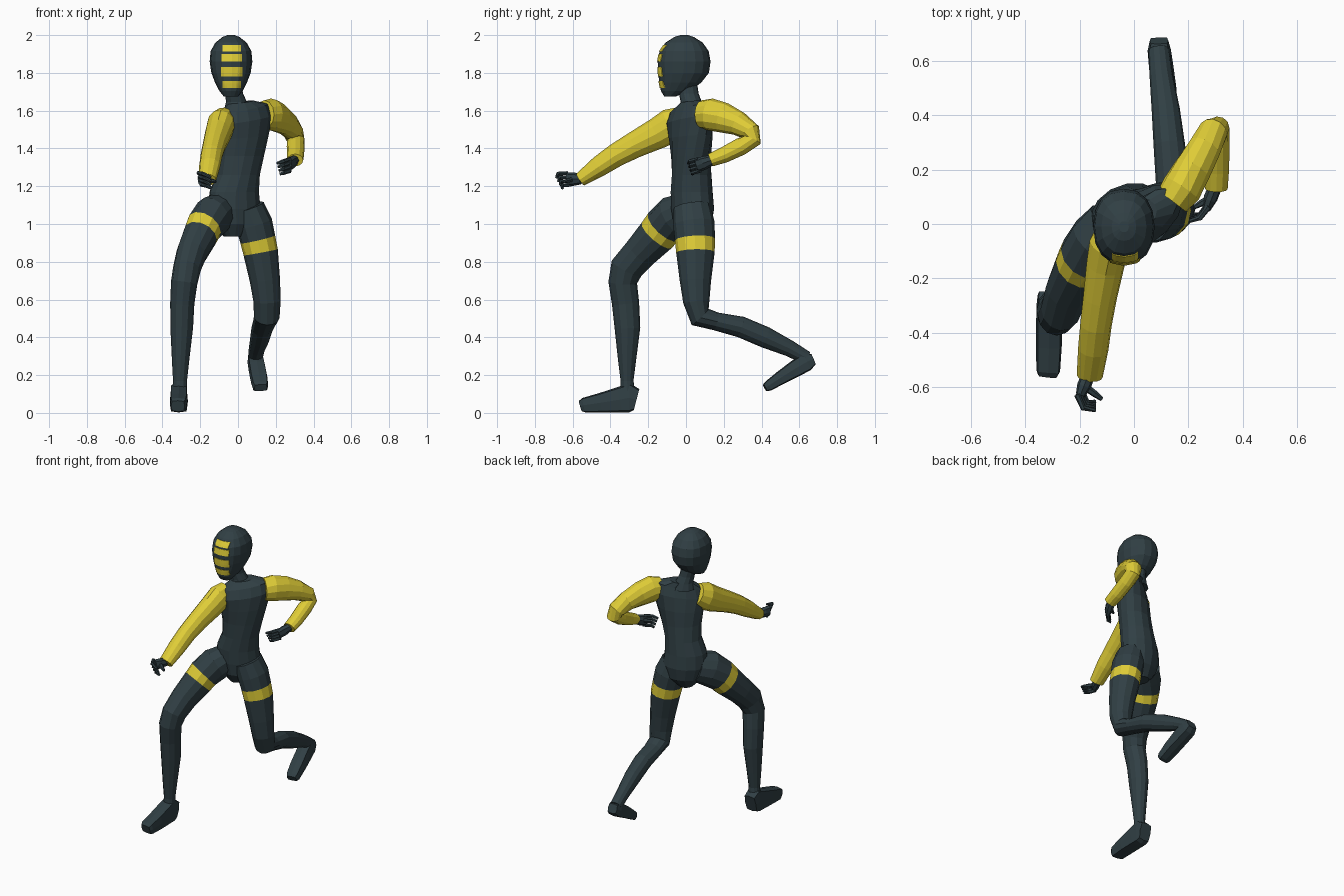
import bpy, math
from mathutils import Vector as V
from mathutils.bvhtree import BVHTree


def material(name, rgb):
    m = bpy.data.materials.new(name)
    m.diffuse_color = (*rgb, 1)
    return m


DARK = material("dark slate", (0.030, 0.050, 0.058))
YELLOW = material("yellow", (0.74, 0.61, 0.038))


def mesh_object(name, verts, faces, mats):
    me = bpy.data.meshes.new(name)
    me.from_pydata([tuple(v) for v in verts], [], faces)
    for m in mats:
        me.materials.append(m)
    ob = bpy.data.objects.new(name, me)
    bpy.context.collection.objects.link(ob)
    return ob


def sgn_pow(v, p):
    return math.copysign(abs(v) ** p, v) if abs(v) > 1e-6 else 0.0


def loft(name, rows, n=12, mats=(DARK,), band=None, power=1.0, level=False):
    """Rows are x, y, z, half width, half depth (+ twist, tilt when level)."""
    pts = [V(r[:3]) for r in rows]
    verts, faces = [], []
    for i, r in enumerate(rows):
        if level:
            tw = math.radians(r[5]) if len(r) > 5 else 0
            tilt = r[6] if len(r) > 6 else 0
            a = V((math.cos(tw), math.sin(tw), tilt))
            b = V((-math.sin(tw), math.cos(tw), 0))
        else:
            d1 = (pts[i] - pts[i - 1]).normalized() if i else V()
            d2 = (pts[i + 1] - pts[i]).normalized() if i < len(pts) - 1 else V()
            t = (d1 + d2).normalized()
            a = V((1, 0, 0))
            a = (a - t * a.dot(t)).normalized()
            b = a.cross(t)
        for k in range(n):
            w = 2 * math.pi * k / n
            verts.append(pts[i] + a * r[3] * sgn_pow(math.cos(w), power)
                         + b * r[4] * sgn_pow(math.sin(w), power))
    for i in range(len(rows) - 1):
        for k in range(n):
            j = (k + 1) % n
            faces.append((i * n + k, i * n + j, i * n + n + j, i * n + n + k))
    faces.append(tuple(reversed(range(n))))
    faces.append(tuple(range(len(verts) - n, len(verts))))
    ob = mesh_object(name, verts, faces, mats)
    if band is not None:  # one ring of faces takes the second colour
        for p in ob.data.polygons:
            if p.index // n == band:
                p.material_index = 1
    # consistent outward normals
    import bmesh
    bm = bmesh.new()
    bm.from_mesh(ob.data)
    bmesh.ops.recalc_face_normals(bm, faces=bm.faces)
    bm.to_mesh(ob.data)
    bm.free()
    return ob


# Torso, twisted so that one shoulder leads
loft("torso", [
    (-0.025, 0.03, 0.935, 0.05, 0.06, 20),
    (-0.015, 0.035, 1.00, 0.12, 0.10, 20),
    (-0.02, 0.035, 1.08, 0.145, 0.112, 20),
    (-0.02, 0.03, 1.17, 0.135, 0.11, 20),
    (0.0, 0.03, 1.26, 0.118, 0.105, 22),
    (0.015, 0.027, 1.36, 0.128, 0.10, 27),
    (0.027, 0.025, 1.46, 0.148, 0.10, 33, 0.08),
    (0.035, 0.02, 1.55, 0.17, 0.092, 38, 0.15),
    (0.035, 0.022, 1.61, 0.155, 0.07, 38, 0.18),
    (0.015, 0.03, 1.645, 0.075, 0.055, 35, 0.12)], n=14, level=True)

# Neck and collar
loft("neck", [
    (0.01, 0.03, 1.60, 0.085, 0.07), (-0.008, 0.028, 1.645, 0.056, 0.056),
    (-0.02, 0.015, 1.69, 0.047, 0.052), (-0.035, 0.0, 1.77, 0.05, 0.055)],
    level=True)

# Head
head = loft("head", [
    (-0.037, -0.085, 1.675, 0.038, 0.03),
    (-0.037, -0.055, 1.705, 0.062, 0.078),
    (-0.037, -0.03, 1.75, 0.085, 0.112),
    (-0.037, -0.013, 1.80, 0.104, 0.134),
    (-0.037, -0.01, 1.86, 0.113, 0.14),
    (-0.037, -0.01, 1.915, 0.108, 0.13),
    (-0.037, -0.01, 1.96, 0.083, 0.099),
    (-0.037, -0.01, 1.99, 0.045, 0.052),
    (-0.037, -0.01, 2.0, 0.018, 0.02)], n=16, level=True, power=0.88)

# Face bars: thin plates laid on the front of the head
tree = BVHTree.FromPolygons([v.co for v in head.data.vertices],
                            [p.vertices for p in head.data.polygons])
BARS = [(1.912, 1.947, 0.048), (1.860, 1.900, 0.055),
        (1.780, 1.830, 0.056), (1.720, 1.757, 0.050)]
for num, (z0, z1, half) in enumerate(BARS, 1):
    cols, rows = 9, 4
    verts = []
    for lift in (0.004, -0.003):
        for i in range(rows):
            for k in range(cols):
                x = -0.033 + half * (2 * k / (cols - 1) - 1)
                z = z0 + (z1 - z0) * i / (rows - 1)
                hit = tree.ray_cast(V((x, -1, z)), V((0, 1, 0)))[0]
                verts.append((x, hit.y - lift, z))
    m = cols * rows
    faces = []
    for i in range(rows - 1):
        for k in range(cols - 1):
            q = (i * cols + k, i * cols + k + 1, (i + 1) * cols + k + 1, (i + 1) * cols + k)
            faces += [q, tuple(m + v for v in reversed(q))]
    rim = (list(range(cols)) + [i * cols + cols - 1 for i in range(1, rows)]
           + [m - 2 - k for k in range(cols - 1)]
           + [i * cols for i in range(rows - 2, 0, -1)])
    for u, v in zip(rim, rim[1:] + rim[:1]):
        faces.append((v, u, u + m, v + m))
    mesh_object(f"face_bar_{num}", verts, faces, [YELLOW])

# Sleeves
loft("reaching_sleeve", [
    (-0.07, -0.02, 1.555, 0.06, 0.07), (-0.09, -0.075, 1.525, 0.075, 0.09),
    (-0.105, -0.15, 1.48, 0.07, 0.083), (-0.125, -0.27, 1.42, 0.062, 0.07),
    (-0.14, -0.37, 1.365, 0.058, 0.062), (-0.15, -0.46, 1.305, 0.056, 0.055),
    (-0.163, -0.56, 1.235, 0.048, 0.037)], mats=(YELLOW,))
loft("bent_sleeve", [
    (0.14, 0.085, 1.58, 0.065, 0.075), (0.175, 0.13, 1.58, 0.075, 0.085),
    (0.215, 0.20, 1.562, 0.07, 0.08), (0.26, 0.28, 1.53, 0.062, 0.064),
    (0.292, 0.34, 1.487, 0.055, 0.055), (0.305, 0.35, 1.445, 0.047, 0.05),
    (0.305, 0.29, 1.41, 0.047, 0.047), (0.305, 0.20, 1.365, 0.045, 0.042),
    (0.303, 0.13, 1.338, 0.042, 0.035)], mats=(YELLOW,))

# Legs, each with one yellow thigh band
loft("front_leg", [
    (-0.085, 0.01, 1.07, 0.09, 0.10), (-0.135, -0.06, 1.04, 0.105, 0.115),
    (-0.18, -0.12, 0.985, 0.098, 0.108), (-0.20, -0.155, 0.94, 0.093, 0.104),
    (-0.245, -0.245, 0.845, 0.082, 0.09), (-0.27, -0.315, 0.765, 0.074, 0.088),
    (-0.285, -0.335, 0.69, 0.07, 0.076), (-0.295, -0.32, 0.58, 0.064, 0.072),
    (-0.298, -0.31, 0.45, 0.06, 0.068), (-0.304, -0.312, 0.28, 0.046, 0.048),
    (-0.307, -0.312, 0.17, 0.037, 0.034), (-0.31, -0.307, 0.08, 0.04, 0.042)],
    mats=(DARK, YELLOW), band=2)
loft("back_leg", [
    (0.055, 0.03, 1.09, 0.085, 0.10), (0.085, 0.042, 1.0, 0.098, 0.11),
    (0.105, 0.047, 0.918, 0.094, 0.106), (0.12, 0.05, 0.85, 0.092, 0.102),
    (0.143, 0.05, 0.70, 0.08, 0.083), (0.154, 0.055, 0.59, 0.072, 0.07),
    (0.152, 0.075, 0.508, 0.068, 0.062), (0.142, 0.16, 0.484, 0.062, 0.048),
    (0.13, 0.29, 0.455, 0.058, 0.056), (0.117, 0.42, 0.40, 0.052, 0.056),
    (0.10, 0.55, 0.34, 0.043, 0.043), (0.092, 0.64, 0.29, 0.039, 0.036)],
    mats=(DARK, YELLOW), band=2)

# Feet
loft("front_foot", [
    (-0.313, -0.262, 0.07, 0.042, 0.058), (-0.313, -0.30, 0.08, 0.046, 0.078),
    (-0.313, -0.35, 0.07, 0.047, 0.068), (-0.313, -0.45, 0.054, 0.047, 0.052),
    (-0.316, -0.54, 0.041, 0.044, 0.039), (-0.318, -0.557, 0.036, 0.036, 0.03)],
    n=8, power=0.4)
loft("back_foot", [
    (0.092, 0.675, 0.285, 0.034, 0.03), (0.093, 0.64, 0.27, 0.043, 0.048),
    (0.10, 0.58, 0.235, 0.045, 0.045), (0.11, 0.50, 0.185, 0.046, 0.036),
    (0.118, 0.435, 0.142, 0.042, 0.028), (0.12, 0.418, 0.133, 0.034, 0.02)],
    n=8, power=0.4)


def hand(name, wrist, knuckle, spread, mid, tip, thumb):
    """Palm with four curled fingers and a thumb."""
    w, k, s = V(wrist), V(knuckle), V(spread)
    c = w.lerp(k, 0.55)
    loft(f"{name}_palm", [(*w, 0.025, 0.027), (*c, 0.026, 0.036),
                          (*k, 0.018, 0.036)], n=8)
    for i in range(4):
        base = k + s * (i / 3 - 0.5)
        loft(f"{name}_finger_{i + 1}", [
            (*(base - V(mid) * 0.3), 0.011, 0.011), (*(base + V(mid)), 0.011, 0.011),
            (*(base + V(tip) * (1 - 0.08 * i)), 0.008, 0.008)], n=6)
    loft(f"{name}_thumb", [(*c, 0.014, 0.014), (*c.lerp(V(thumb), 0.55), 0.013, 0.013),
                           (*V(thumb), 0.008, 0.008)], n=6)


# Hands
hand("reaching_hand", (-0.168, -0.555, 1.237), (-0.197, -0.63, 1.238),
     (0.015, 0.02, -0.062), (0.018, -0.038, -0.003), (0.062, -0.045, -0.022),
     (-0.118, -0.645, 1.225))
hand("bent_hand", (0.30, 0.14, 1.34), (0.268, 0.06, 1.31),
     (0.0, 0.012, -0.062), (-0.026, -0.032, -0.008), (-0.062, -0.042, -0.02),
     (0.222, 0.062, 1.318))
